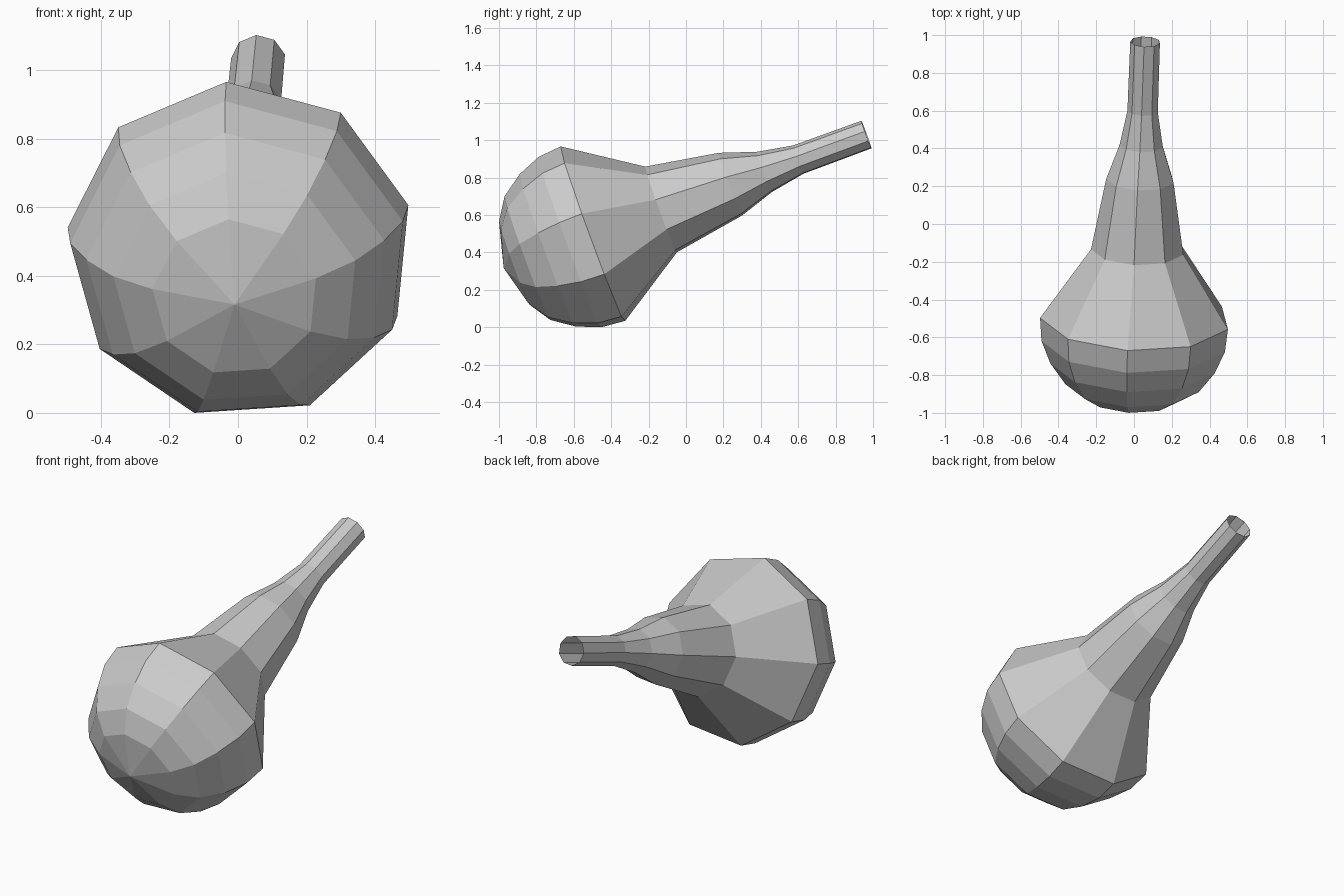
import bpy, bmesh
from math import sin, cos, radians, tau
from mathutils import Vector

if "Cube" in bpy.data.objects:
    bpy.data.objects.remove(bpy.data.objects["Cube"])

SIDES = 9
# Profile along the axis: (distance from the bulb's pole, radius)
profile = [(0.062, 0.243), (0.136, 0.36), (0.252, 0.443), (0.379, 0.495),
           (0.509, 0.507), (0.897, 0.249), (1.293, 0.182), (1.486, 0.117),
           (1.679, 0.082), (2.068, 0.080)]

# Tilted axis from the rounded pole to the open mouth
pole = Vector((-0.01, -0.975, 0.315))
axis = Vector((0.07, 1.945, 0.714)).normalized()
right = axis.cross(Vector((0, 0, 1))).normalized()
up = right.cross(axis)

bm = bmesh.new()
tip = bm.verts.new(pole)


def ring(dist, radius):
    verts = []
    for i in range(SIDES):
        a = radians(-4) + tau * i / SIDES
        verts.append(bm.verts.new(pole + axis * dist + (right * sin(a) + up * cos(a)) * radius))
    return verts


# Bulb and neck, open at the mouth
rings = [ring(d, r) for d, r in profile]
for i in range(SIDES):
    j = (i + 1) % SIDES
    bm.faces.new((tip, rings[0][i], rings[0][j]))
    for a, b in zip(rings, rings[1:]):
        bm.faces.new((a[i], b[i], b[j], a[j]))
bmesh.ops.recalc_face_normals(bm, faces=bm.faces[:])

# Rest the bulb on the ground
low = min(v.co.z for v in bm.verts)
bmesh.ops.translate(bm, verts=bm.verts[:], vec=(0, 0, -low))

mesh = bpy.data.meshes.new("bulb_flask")
bm.to_mesh(mesh)
bm.free()
flask = bpy.data.objects.new("bulb_flask", mesh)
bpy.context.collection.objects.link(flask)
